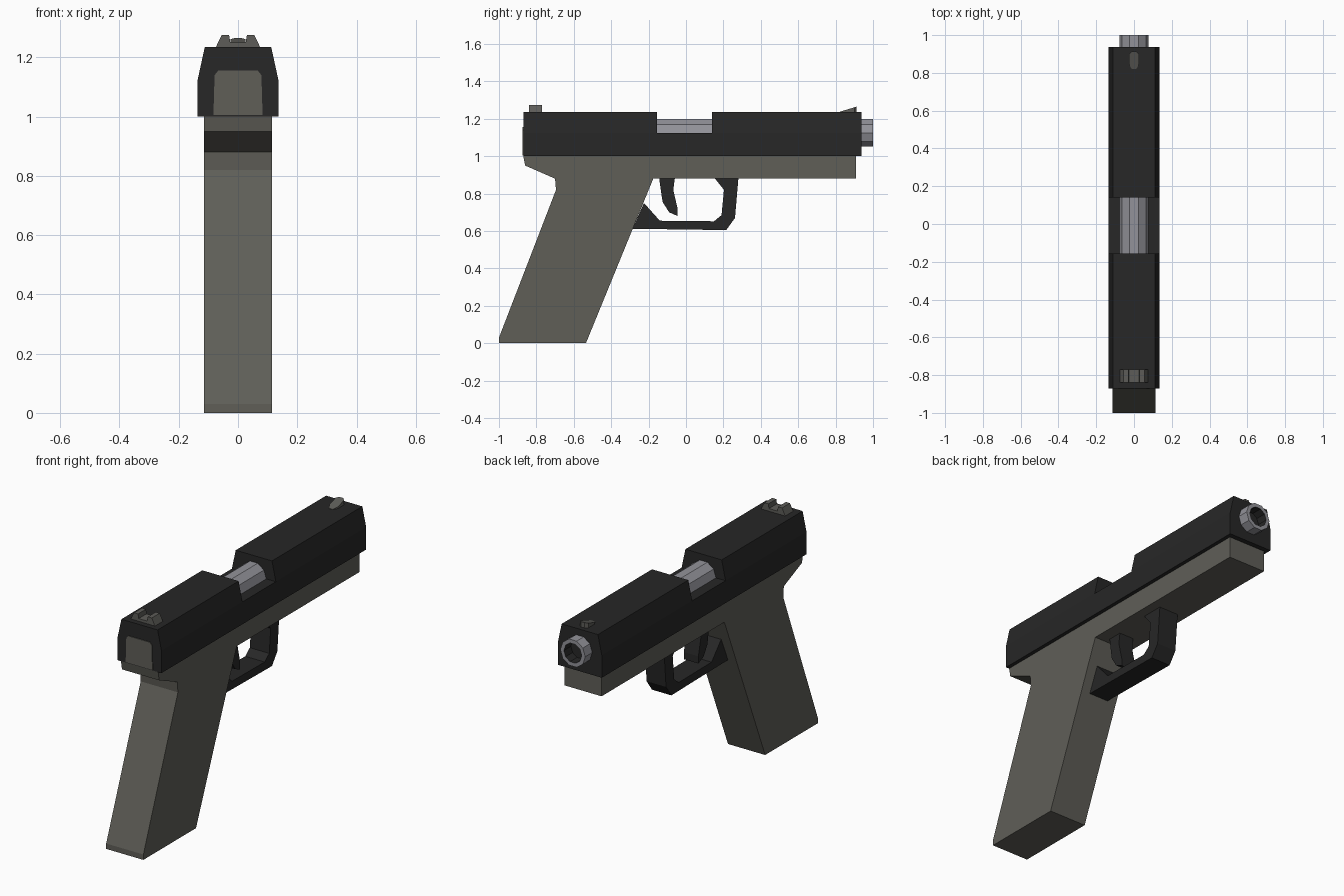
import bpy, bmesh, math
from mathutils import Vector

if "Cube" in bpy.data.objects:
    bpy.data.objects.remove(bpy.data.objects["Cube"])


def material(name, rgb):
    m = bpy.data.materials.new(name)
    m.diffuse_color = (*rgb, 1)
    m.use_nodes = True
    m.node_tree.nodes["Principled BSDF"].inputs["Base Color"].default_value = m.diffuse_color
    return m


DARK = material("dark steel", (0.020, 0.020, 0.020))
FRAME = material("grey polymer", (0.115, 0.113, 0.097))
SIGHT = material("sight grey", (0.110, 0.108, 0.098))
METAL = material("bare metal", (0.29, 0.29, 0.32))


def finish(bm, name, *mats):
    bmesh.ops.recalc_face_normals(bm, faces=bm.faces)
    me = bpy.data.meshes.new(name)
    bm.to_mesh(me)
    bm.free()
    ob = bpy.data.objects.new(name, me)
    bpy.context.collection.objects.link(ob)
    for m in mats:
        me.materials.append(m)
    return ob


def prism(points, vector):
    """Closed solid: a flat outline swept along a vector."""
    bm = bmesh.new()
    face = bm.faces.new([bm.verts.new(p) for p in points])
    geo = bmesh.ops.extrude_face_region(bm, geom=[face], use_keep_orig=True)["geom"]
    verts = [g for g in geo if isinstance(g, bmesh.types.BMVert)]
    bmesh.ops.translate(bm, verts=verts, vec=vector)
    return bm


def side_part(name, yz, half, mat):
    """Side profile swept across the width."""
    return finish(prism([(-half, y, z) for y, z in yz], Vector((2 * half, 0, 0))), name, mat)


def long_part(name, xz, y0, y1, mat):
    """Cross-section swept along the length."""
    return finish(prism([(x, y0, z) for x, z in xz], Vector((0, y1 - y0, 0))), name, mat)


def mirrored(half):
    return half + [(-x, z) for x, z in reversed(half)]


# Frame with raked grip
side_part("frame", [(-0.87, 1.0), (-0.86, 0.95), (-0.70, 0.88), (-0.695, 0.82),
                    (-1.0, 0.03), (-1.0, 0.0), (-0.535, 0.0), (-0.175, 0.88),
                    (0.91, 0.88), (0.91, 1.0)], 0.115, FRAME)

# Slide: full lower body, tapered upper body broken by the open port
long_part("slide_lower", mirrored([(0.136, 1.0), (0.136, 1.125)]), -0.87, 0.938, DARK)
upper = mirrored([(0.136, 1.125), (0.112, 1.235)])
long_part("slide_upper_rear", upper, -0.87, -0.155, DARK)
long_part("slide_upper_front", upper, 0.14, 0.938, DARK)

# Back plate
long_part("back_plate", mirrored([(0.083, 1.005), (0.079, 1.14), (0.067, 1.155)]),
          -0.874, -0.86, FRAME)

# Ten-sided barrel with a recessed dark bore
ring = [(0.077 * math.cos(i * math.tau / 10), -0.2,
         1.125 + 0.077 * math.sin(i * math.tau / 10)) for i in range(10)]
bm = prism(ring, Vector((0, 1.2, 0)))
bmesh.ops.recalc_face_normals(bm, faces=bm.faces)
bm.faces.ensure_lookup_table()
tip = max(bm.faces, key=lambda f: f.calc_center_median().y)
bmesh.ops.inset_region(bm, faces=[tip], thickness=0.022)
bore = bmesh.ops.extrude_discrete_faces(bm, faces=[tip])["faces"][0]
bmesh.ops.translate(bm, verts=bore.verts, vec=(0, -0.15, 0))
bore.material_index = 1
for f in {f for e in bore.edges for f in e.link_faces}:
    f.material_index = 1
finish(bm, "barrel", METAL, DARK)

# Trigger guard and trigger
side_part("trigger_guard", [(-0.285, 0.612), (0.215, 0.605), (0.262, 0.67), (0.28, 0.88),
                            (0.155, 0.88), (0.203, 0.82), (0.19, 0.685), (0.15, 0.652),
                            (-0.14, 0.655), (-0.225, 0.75)], 0.06, DARK)
side_part("trigger", [(-0.143, 0.88), (-0.06, 0.88), (-0.068, 0.82), (-0.045, 0.72),
                      (-0.045, 0.68), (-0.09, 0.70), (-0.125, 0.755), (-0.132, 0.80)],
          0.045, DARK)

# Notched rear sight
long_part("rear_sight", mirrored([(0.075, 1.234), (0.055, 1.275), (0.03, 1.275),
                                  (0.026, 1.25)]), -0.84, -0.77, SIGHT)

# Wedge front sight with clipped corners in plan
bm = prism([(x, y, 1.23) for x, y in mirrored([(0.012, 0.82), (0.026, 0.845),
                                               (0.026, 0.9), (0.012, 0.912)])],
           Vector((0, 0, 0.007)))
for v in bm.verts:
    if v.co.z > 1.233:
        v.co.z += 0.028 * (v.co.y - 0.82) / 0.092
finish(bm, "front_sight", SIGHT)
